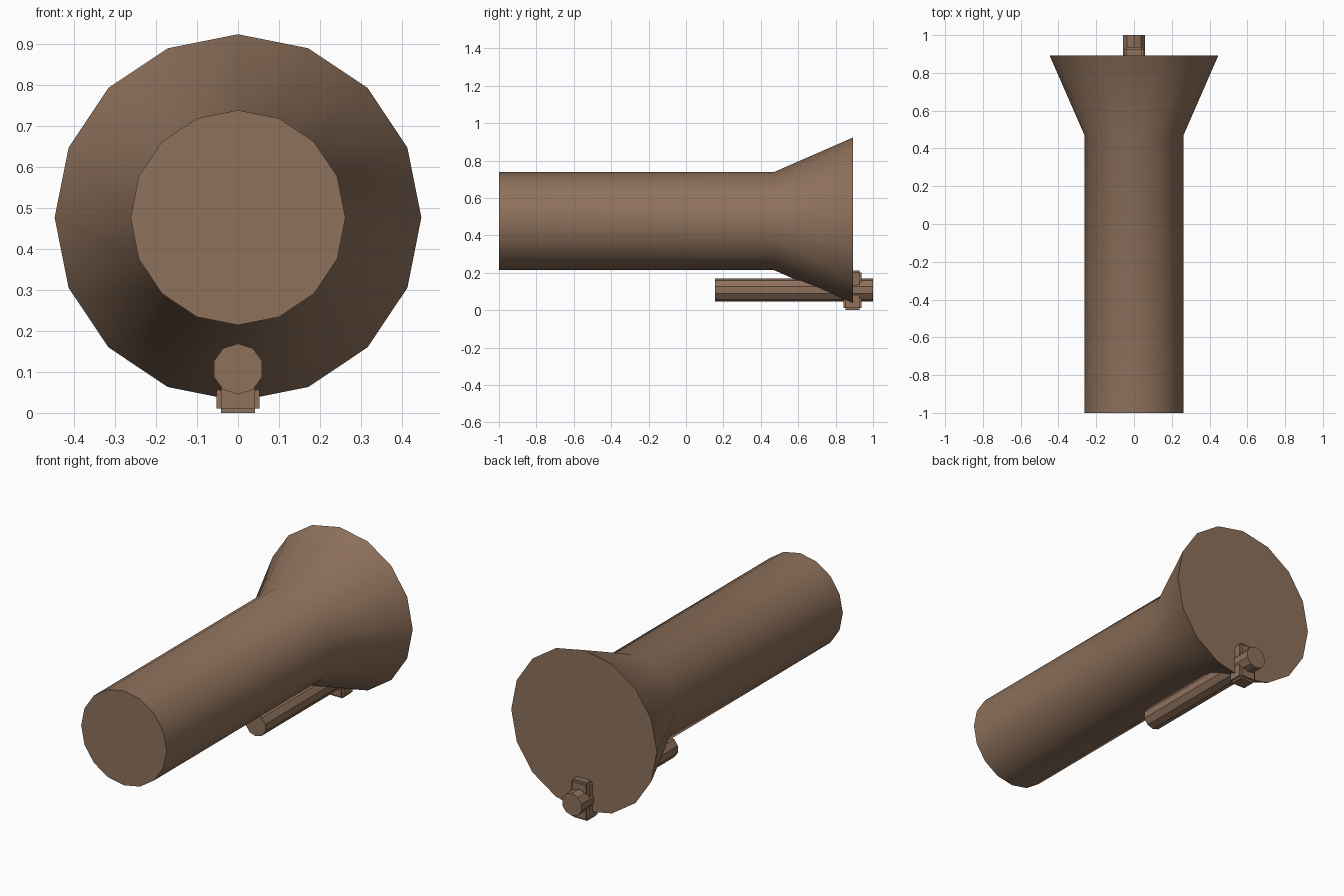
import bpy, bmesh
from math import radians, sin, cos, pi
from mathutils import Matrix

if "Cube" in bpy.data.objects:
    bpy.data.objects.remove(bpy.data.objects["Cube"])

brown = bpy.data.materials.new("brown")
brown.diffuse_color = (0.27, 0.165, 0.105, 1)
brown.use_nodes = True
brown.node_tree.nodes["Principled BSDF"].inputs["Base Color"].default_value = brown.diffuse_color


def finish(name, bm, smooth=False):
    bmesh.ops.recalc_face_normals(bm, faces=bm.faces)
    mesh = bpy.data.meshes.new(name)
    bm.to_mesh(mesh)
    bm.free()
    obj = bpy.data.objects.new(name, mesh)
    bpy.context.collection.objects.link(obj)
    mesh.materials.append(brown)
    if smooth:
        bpy.ops.object.select_all(action='DESELECT')
        obj.select_set(True)
        bpy.context.view_layer.objects.active = obj
        bpy.ops.object.shade_smooth_by_angle(angle=radians(30))
    return obj


def turned(name, profile, z, sides, smooth=False):
    """Capped solid along y from (y, radius) stations, one corner pointing up."""
    bm = bmesh.new()
    rings = [[bm.verts.new((r * sin(2 * pi * i / sides), y,
                            z + r * cos(2 * pi * i / sides)))
              for i in range(sides)] for y, r in profile]
    for a, b in zip(rings, rings[1:]):
        for i in range(sides):
            j = (i + 1) % sides
            bm.faces.new((a[i], a[j], b[j], b[i]))
    bm.faces.new(rings[0])
    bm.faces.new(rings[-1])
    return finish(name, bm, smooth)


# Barrel with flared end
turned("flared_barrel", [(-1, 0.262), (0.47, 0.262), (0.893, 0.447)], 0.476, 16, True)

# Thin rod below the flare
turned("rod", [(0.155, 0.062), (1.0, 0.062)], 0.107, 10)

# Bracket: block with stepped edges, made of three crossing slabs
half, step = (0.053, 0.048, 0.1055), 0.011
bm = bmesh.new()
for axis in range(3):
    size = [2 * (h if k == axis else h - step) for k, h in enumerate(half)]
    bmesh.ops.create_cube(bm, size=1, matrix=Matrix.Translation((0, 0.89, half[2]))
                          @ Matrix.Diagonal((*size, 1)))
finish("bracket", bm)
